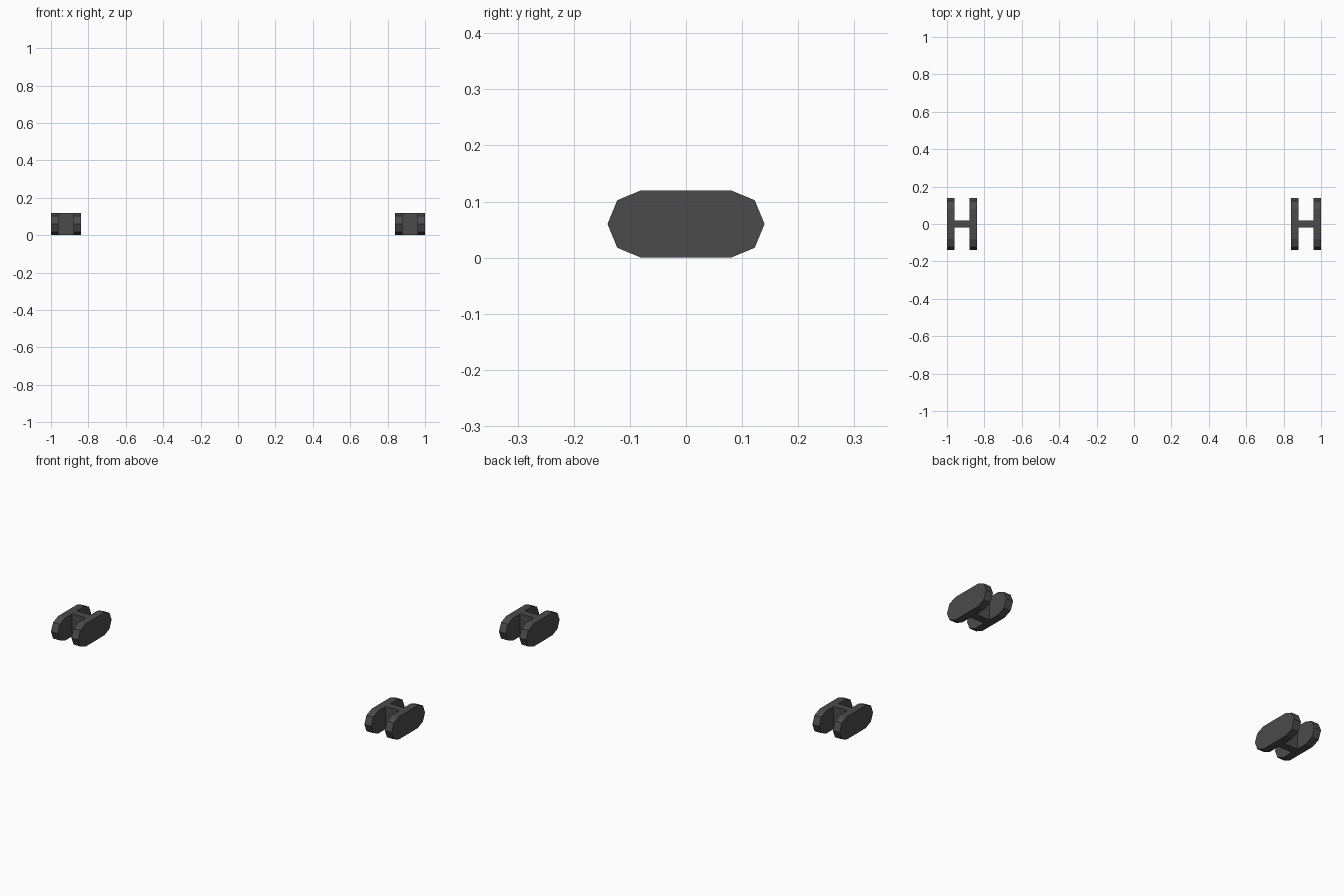
import bpy
import bmesh
import math

if "Cube" in bpy.data.objects:
    bpy.data.objects.remove(bpy.data.objects["Cube"])

grey = bpy.data.materials.new("dark grey")
grey.diffuse_color = (0.07, 0.07, 0.07, 1)
grey.use_nodes = True
grey.node_tree.nodes["Principled BSDF"].inputs["Base Color"].default_value = grey.diffuse_color

R, HALF = 0.06, 0.08        # end radius and half distance between end centres
UNIT_X = 0.92               # centre of each pair of plates


def finish(name, bm):
    bmesh.ops.recalc_face_normals(bm, faces=bm.faces)
    mesh = bpy.data.meshes.new(name)
    bm.to_mesh(mesh)
    bm.free()
    mesh.materials.append(grey)
    obj = bpy.data.objects.new(name, mesh)
    bpy.context.collection.objects.link(obj)


def plate(name, x):
    """Upright stadium-shaped plate with four-sided round ends, 0.04 thick."""
    bm = bmesh.new()
    ring = []
    for side, start in ((1, -90), (-1, 90)):
        for i in range(5):
            a = math.radians(start + 45 * i)
            ring.append(bm.verts.new((x - 0.02, side * HALF + R * math.cos(a),
                                      R + R * math.sin(a))))
    face = bm.faces.new(ring)
    ext = bmesh.ops.extrude_face_region(bm, geom=[face], use_keep_orig=True)
    moved = [v for v in ext["geom"] if isinstance(v, bmesh.types.BMVert)]
    bmesh.ops.translate(bm, verts=moved, vec=(0.04, 0, 0))
    finish(name, bm)


def web(name, x):
    """Cross wall joining the two plates."""
    bm = bmesh.new()
    bmesh.ops.create_cube(bm, size=1)
    bmesh.ops.scale(bm, verts=bm.verts, vec=(0.08, 0.04, 2 * R))
    bmesh.ops.translate(bm, verts=bm.verts, vec=(x, 0, R))
    finish(name, bm)


# Left and right H-shaped units
for label, s in (("left", -1), ("right", 1)):
    plate(label + "_outer_plate", s * (UNIT_X + 0.06))
    plate(label + "_inner_plate", s * (UNIT_X - 0.06))
    web(label + "_cross_wall", s * UNIT_X)
